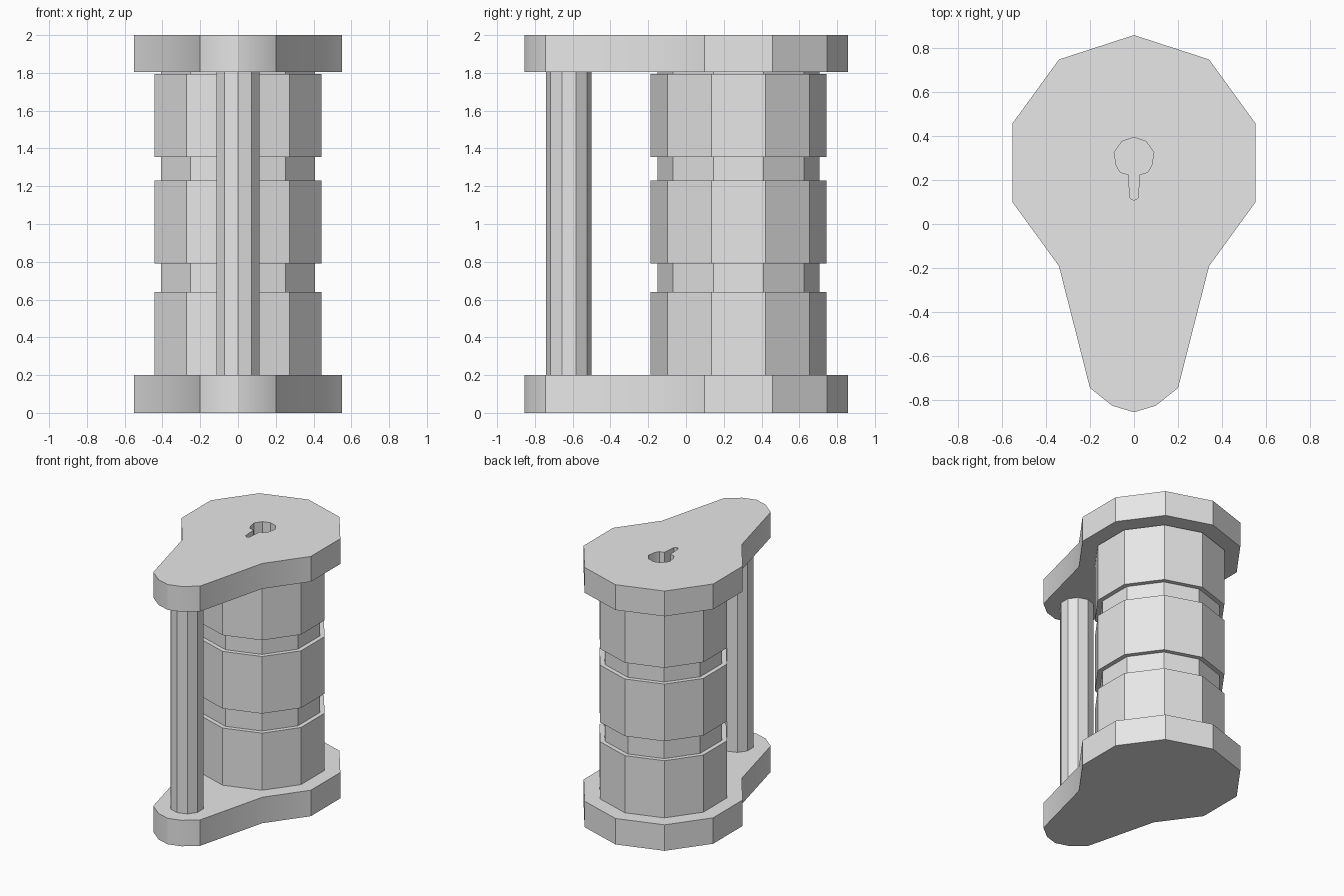
import bpy, bmesh
from math import sin, cos, pi, radians

cube = bpy.data.objects.get("Cube")
if cube:
    bpy.data.objects.remove(cube, do_unlink=True)

grey = bpy.data.materials.new("plain_grey")
grey.use_nodes = True
colour = (0.8, 0.8, 0.8, 1)
grey.diffuse_color = colour
grey.node_tree.nodes["Principled BSDF"].inputs["Base Color"].default_value = colour

AXIS_Y = 0.278   # centre of the large cylinder
POST_Y = -0.62   # centre of the handle post


def decagon(cy, r):
    return [(r * sin(i * pi / 5), cy - r * cos(i * pi / 5)) for i in range(10)]


def mirrored(half):
    """Close a half outline, whose end points lie on x = 0, across the centre."""
    return half + [(-x, y) for x, y in reversed(half[1:-1])]


def prism(name, outline, z0, z1):
    bm = bmesh.new()
    base = bm.faces.new([bm.verts.new((x, y, z0)) for x, y in outline])
    top = bmesh.ops.extrude_face_region(bm, geom=[base], use_keep_orig=True)["geom"]
    for v in top:
        if isinstance(v, bmesh.types.BMVert):
            v.co.z = z1
    bmesh.ops.recalc_face_normals(bm, faces=bm.faces)
    mesh = bpy.data.meshes.new(name)
    bm.to_mesh(mesh)
    bm.free()
    mesh.materials.append(grey)
    ob = bpy.data.objects.new(name, mesh)
    bpy.context.collection.objects.link(ob)
    return ob


def activate(ob):
    bpy.ops.object.select_all(action="DESELECT")
    ob.select_set(True)
    bpy.context.view_layer.objects.active = ob


# End plates: a decagon running forward into a rounded tongue
tongue = [(0, -0.855), (0.1, -0.825), (0.2, -0.745)]
plate = mirrored(tongue + decagon(AXIS_Y, 0.58)[1:6])
bottom_plate = prism("bottom_plate", plate, 0, 0.2)
top_plate = prism("top_plate", plate, 1.805, 2)

# Keyhole through the top plate, floored by the core
keyhole = mirrored([(0, 0.107), (0.018, 0.118), (0.026, 0.225), (0.062, 0.235),
                    (0.08, 0.265), (0.09, 0.325), (0.055, 0.375), (0, 0.393)])
cutter = prism("keyhole_cutter", keyhole, 1.7, 2.1)
cutter.hide_render = True
cut = top_plate.modifiers.new("keyhole", "BOOLEAN")
cut.operation = "DIFFERENCE"
cut.solver = "EXACT"
cut.object = cutter
activate(top_plate)
bpy.ops.object.modifier_apply(modifier=cut.name)
bpy.data.objects.remove(cutter, do_unlink=True)

# Soften only the shallow bends of the plates
for ob in (bottom_plate, top_plate):
    activate(ob)
    bpy.ops.object.shade_smooth_by_angle(angle=radians(30))

# Inner core with three wider drums around it
prism("core", decagon(AXIS_Y, 0.43), 0.2, 1.805)
for name, z0, z1 in (("lower_drum", 0.2, 0.64), ("middle_drum", 0.79, 1.23),
                     ("upper_drum", 1.355, 1.795)):
    prism(name, decagon(AXIS_Y, 0.465), z0, z1)

# Handle post at the tongue
prism("handle_post", decagon(POST_Y, 0.12), 0.2, 1.805)
